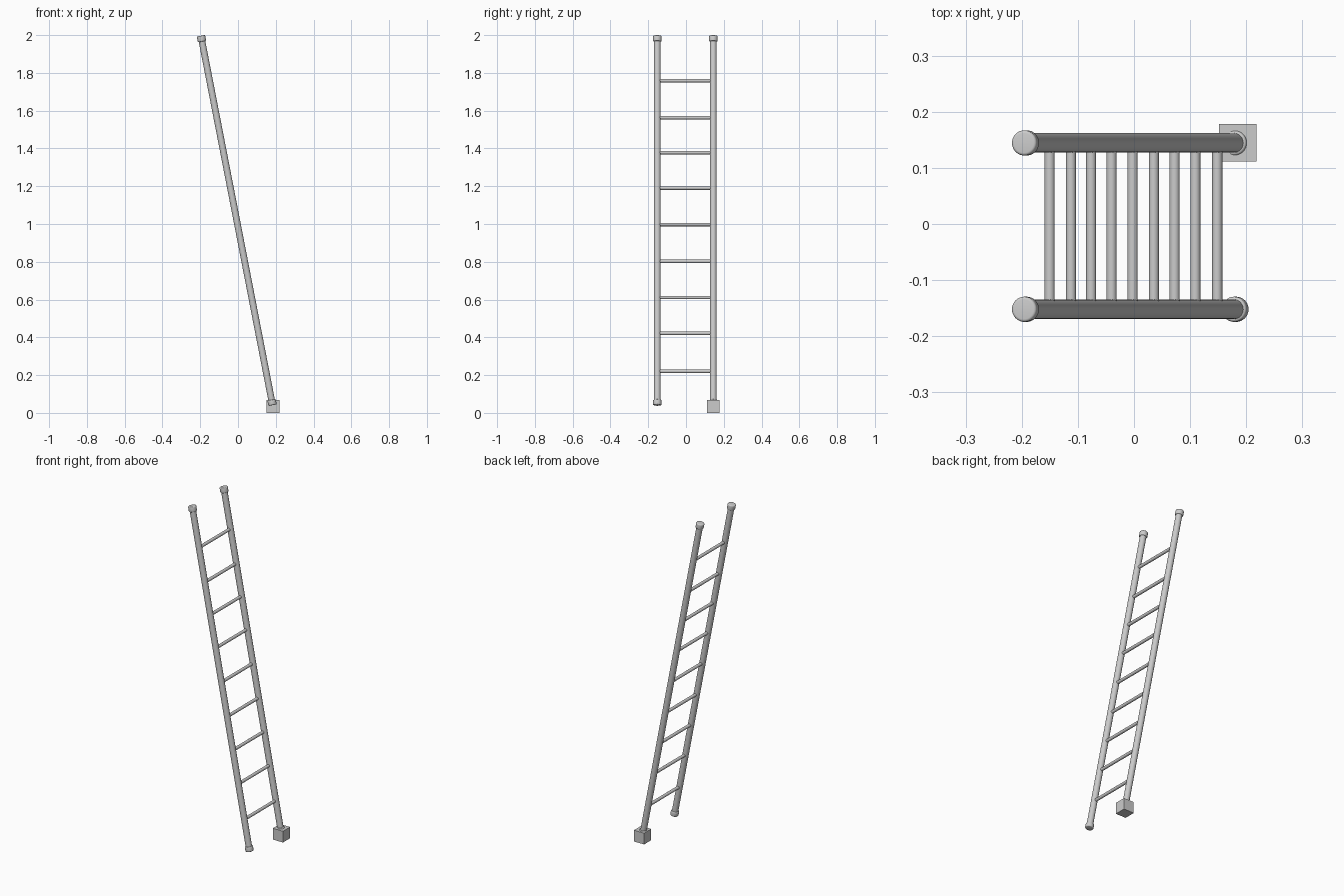
import bpy, bmesh, math
from mathutils import Vector, Matrix

if "Cube" in bpy.data.objects:
    bpy.data.objects.remove(bpy.data.objects["Cube"])

SLOPE = -0.194            # x drift per unit of height
RAIL_Y = (-0.152, 0.1445)


def on_axis(z, y):
    """Point on the leaning rail axis at height z."""
    return Vector((-0.003 + SLOPE * (z - 1.0), y, z))


def rod(name, a, b, radius, sides=32, bevel=0.0):
    """Cylinder from a to b, optionally with rounded rims."""
    d = b - a
    bm = bmesh.new()
    bmesh.ops.create_cone(bm, cap_ends=True, segments=sides, radius1=radius,
                          radius2=radius, depth=d.length)
    if bevel:
        rims = [e for e in bm.edges if abs(e.verts[0].co.z - e.verts[1].co.z) < 1e-6]
        bmesh.ops.bevel(bm, geom=rims, offset=bevel, segments=4,
                        profile=0.5, affect='EDGES')
    rot = Vector((0, 0, 1)).rotation_difference(d.normalized()).to_matrix().to_4x4()
    bm.transform(Matrix.Translation((a + b) / 2) @ rot)
    mesh = bpy.data.meshes.new(name)
    bm.to_mesh(mesh)
    bm.free()
    ob = bpy.data.objects.new(name, mesh)
    bpy.context.collection.objects.link(ob)
    bpy.ops.object.select_all(action='DESELECT')
    ob.select_set(True)
    bpy.context.view_layer.objects.active = ob
    bpy.ops.object.shade_smooth_by_angle(angle=math.radians(35))
    return ob


# Side rails with rounded end caps
for side, y in zip(("front", "back"), RAIL_Y):
    rod(side + "_rail", on_axis(0.05, y), on_axis(1.985, y), 0.0175)
    rod(side + "_top_cap", on_axis(1.966, y), on_axis(1.9965, y), 0.0225, bevel=0.005)
    rod(side + "_bottom_cap", on_axis(0.041, y), on_axis(0.069, y), 0.0225, bevel=0.005)

# Rungs, slightly unevenly spaced
for i, z in enumerate((0.22, 0.421, 0.611, 0.802, 0.997, 1.19, 1.378, 1.563, 1.759)):
    rod(f"rung_{i + 1}", on_axis(z, RAIL_Y[0]), on_axis(z, RAIL_Y[1]), 0.009, sides=24)

# Foot block under the back rail
bpy.ops.mesh.primitive_cube_add(size=0.067, location=(0.185, RAIL_Y[1], 0.0335))
bpy.context.object.name = "foot_block"
